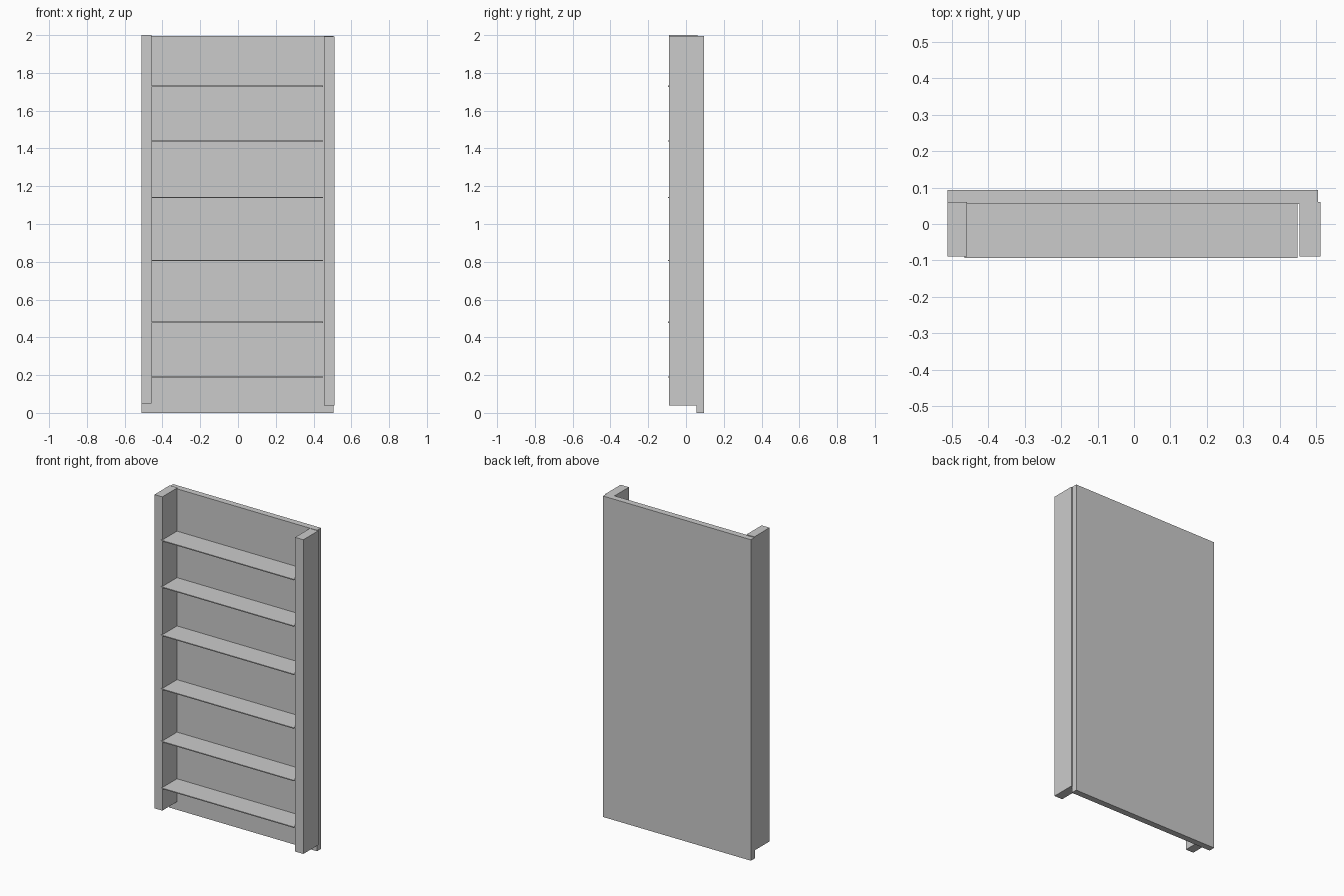
import bpy

if "Cube" in bpy.data.objects:
    bpy.data.objects.remove(bpy.data.objects["Cube"])


def box(name, x, y, z):
    """Box spanning the given (min, max) ranges."""
    bpy.ops.mesh.primitive_cube_add(size=1, location=[(a + b) / 2 for a, b in (x, y, z)])
    ob = bpy.context.object
    ob.name = name
    ob.scale = [b - a for a, b in (x, y, z)]
    bpy.ops.object.transform_apply(location=False, rotation=False, scale=True)
    return ob


# Back board, reaching the floor
box("back_panel", (-0.512, 0.505), (0.055, 0.094), (0.0, 1.995))

# Side uprights, slightly uneven and raised off the floor
box("left_upright", (-0.512, -0.458), (-0.089, 0.06), (0.05, 2.0))
box("right_upright", (0.455, 0.512), (-0.089, 0.06), (0.04, 1.993))

# Thin shelves, let into the left upright
for i, z in enumerate((0.19, 0.48, 0.806, 1.14, 1.44, 1.729)):
    box(f"shelf_{i + 1}", (-0.465, 0.449), (-0.094, 0.056), (z - 0.003, z + 0.003))
